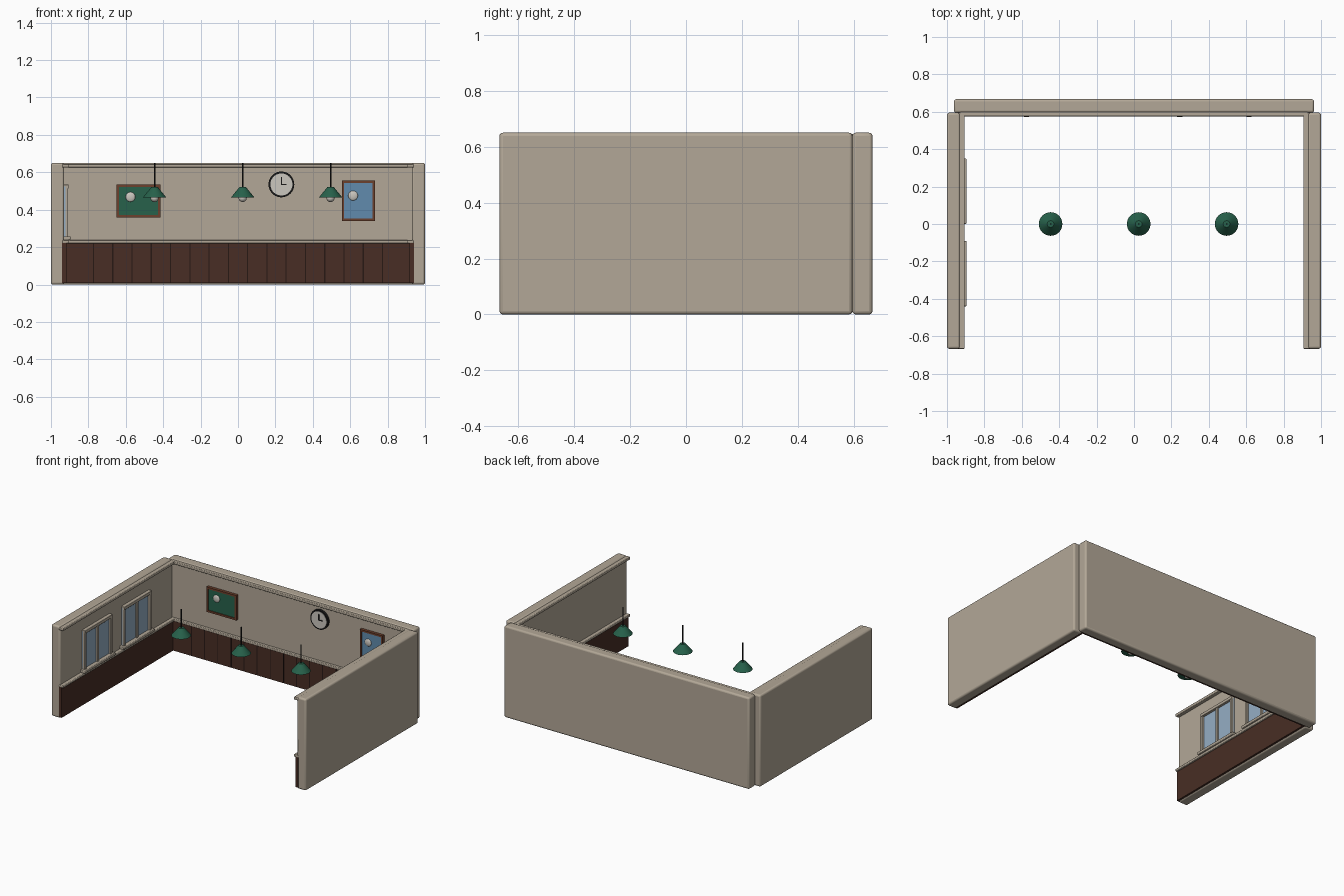
import bpy, math

if "Cube" in bpy.data.objects:
    bpy.data.objects.remove(bpy.data.objects["Cube"])

def mat(name, r, g, b):
    m = bpy.data.materials.new(name)
    m.diffuse_color = (r, g, b, 1)
    m.use_nodes = True
    m.node_tree.nodes["Principled BSDF"].inputs["Base Color"].default_value = m.diffuse_color
    return m

WALL = mat("plaster", 0.45, 0.39, 0.31)
TRIM = mat("trim", 0.45, 0.39, 0.31)
WOOD = mat("dark_wood", 0.065, 0.027, 0.018)
GROOVE = mat("groove", 0.02, 0.009, 0.007)
FRAME = mat("frame_wood", 0.15, 0.05, 0.025)
GREEN = mat("green", 0.02, 0.12, 0.07)
BLUE = mat("blue", 0.12, 0.26, 0.42)
GLASS = mat("glass", 0.3, 0.42, 0.55)
BLACK = mat("black", 0.01, 0.01, 0.01)
WHITE = mat("white", 0.6, 0.57, 0.52)

def finish(o, name, m):
    o.name = name
    o.data.materials.append(m)
    return o

def box(name, x, y, z, m, bevel=0.0, seg=2):
    """Box from (min, max) ranges."""
    bpy.ops.mesh.primitive_cube_add(size=1, location=[(a + b) / 2 for a, b in (x, y, z)])
    o = finish(bpy.context.object, name, m)
    o.scale = [abs(b - a) for a, b in (x, y, z)]
    bpy.ops.object.transform_apply(location=False, rotation=False, scale=True)
    if bevel:
        b = o.modifiers.new("bevel", 'BEVEL')
        b.width, b.segments = bevel, seg
        bpy.ops.object.shade_smooth_by_angle(angle=math.radians(40))
    return o

def cone(name, r1, r2, depth, loc, m, rot=(0, 0, 0), n=32):
    bpy.ops.mesh.primitive_cone_add(vertices=n, radius1=r1, radius2=r2, depth=depth,
                                    location=loc, rotation=rot)
    o = finish(bpy.context.object, name, m)
    bpy.ops.object.shade_smooth_by_angle(angle=math.radians(40))
    return o

def ball(name, r, loc, m, scale=(1, 1, 1)):
    bpy.ops.mesh.primitive_uv_sphere_add(segments=24, ring_count=12, radius=r, location=loc)
    o = finish(bpy.context.object, name, m)
    o.scale = scale
    bpy.ops.object.shade_smooth()
    return o

YB, YF, XI = 0.595, -0.667, 0.93   # inner faces and open front

# Walls
box("back_wall", (-0.963, 0.963), (YB, 0.667), (0, 0.65), WALL, 0.012, 3)
for s, side in ((-1, "left"), (1, "right")):
    def across(a, b):
        return tuple(sorted((s * a, s * b)))
    box(side + "_wall", across(XI, 1.0), (YF, YB), (0, 0.65), WALL, 0.012, 3)
    box(side + "_wainscot", across(0.917, XI + 0.01), (YF, YB), (0.008, 0.222), WOOD)
    box(side + "_chair_rail", across(0.905, XI + 0.01), (YF, YB), (0.22, 0.238), TRIM, 0.004)
    box(side + "_crown", across(0.905, XI + 0.01), (YF, YB), (0.625, 0.645), TRIM, 0.004)

# Back wall trim and plank grooves
box("back_wainscot", (-XI, XI), (0.583, YB + 0.01), (0.008, 0.222), WOOD)
box("back_chair_rail", (-XI, XI), (0.576, YB + 0.01), (0.22, 0.238), TRIM, 0.004)
box("back_crown", (-XI, XI), (0.576, YB + 0.01), (0.625, 0.645), TRIM, 0.004)
for i in range(16):
    x = (i - 7.5) * 0.103
    box("plank_groove", (x - 0.003, x + 0.003), (0.581, 0.59), (0.01, 0.22), GROOVE)

# Windows on the left wall
for yc in (-0.265, 0.175):
    h, back, front = 0.155, -0.94, -0.908
    box("window_glass", (back, -0.922), (yc - h, yc + h), (0.25, 0.525), GLASS)
    for e in (-1, 1):
        y = yc + e * (h - 0.01)
        box("window_jamb", (back, front), (y - 0.01, y + 0.01), (0.25, 0.53), TRIM, 0.003)
    box("window_mullion", (back, front - 0.002), (yc - 0.009, yc + 0.009), (0.25, 0.53), TRIM, 0.003)
    box("window_head", (back, -0.905), (yc - h, yc + h), (0.512, 0.534), TRIM, 0.003)
    box("window_sill", (back, -0.896), (yc - 0.175, yc + 0.175), (0.238, 0.258), TRIM, 0.004)

# Framed pictures, each with a flattened ball motif
def picture(name, x0, x1, z0, z1, m, bx, bz):
    t, y = 0.013, (0.574, YB + 0.005)
    box(name + "_panel", (x0 + 0.005, x1 - 0.005), (0.581, YB + 0.005), (z0 + 0.005, z1 - 0.005), m)
    for a, b in ((x0, x0 + t), (x1 - t, x1)):
        box(name + "_frame_side", (a, b), y, (z0, z1), FRAME)
    for a, b in ((z0, z0 + t), (z1 - t, z1)):
        box(name + "_frame_rail", (x0 + t, x1 - t), y, (a, b), FRAME)
    ball(name + "_ball", 0.026, (bx, 0.581, bz), WHITE, (1, 0.35, 1))

picture("green_picture", -0.65, -0.415, 0.358, 0.535, GREEN, -0.575, 0.468)
picture("blue_picture", 0.555, 0.732, 0.34, 0.556, BLUE, 0.615, 0.475)

# Wall clock
cx, cz, turn = 0.232, 0.535, (math.pi / 2, 0, 0)
cone("clock_rim", 0.069, 0.069, 0.02, (cx, 0.588, cz), BLACK, turn, 40)
cone("clock_face", 0.059, 0.059, 0.02, (cx, 0.586, cz), WHITE, turn, 40)
box("clock_minute_hand", (cx - 0.003, cx + 0.003), (0.572, 0.577), (cz - 0.003, cz + 0.04), BLACK)
box("clock_hour_hand", (cx - 0.003, cx + 0.027), (0.572, 0.577), (cz - 0.003, cz + 0.003), BLACK)

# Hanging lamps
for x in (-0.446, 0.025, 0.495):
    cone("lamp_rod", 0.004, 0.004, 0.14, (x, 0, 0.58), BLACK, n=12)
    cone("lamp_shade", 0.063, 0.018, 0.055, (x, 0, 0.4925), GREEN)
    ball("lamp_bulb", 0.022, (x, 0, 0.463), WHITE)
